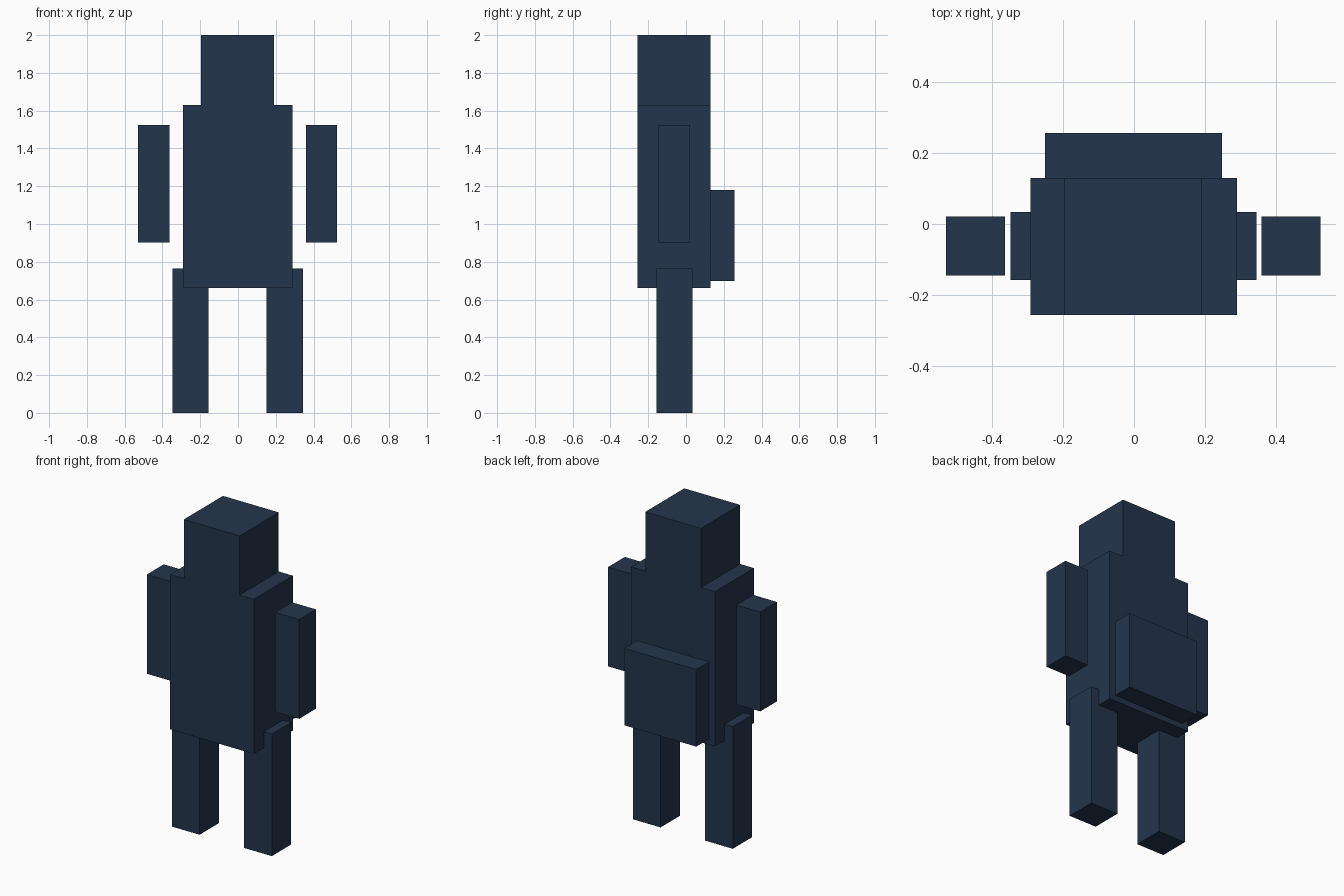
import bpy
from mathutils import Vector

if "Cube" in bpy.data.objects:
    bpy.data.objects.remove(bpy.data.objects["Cube"])

# Single dark blue material
navy = bpy.data.materials.new("dark_navy")
navy.diffuse_color = (0.017, 0.036, 0.073, 1.0)
navy.use_nodes = True
navy.node_tree.nodes["Principled BSDF"].inputs["Base Color"].default_value = navy.diffuse_color


def box(name, low, high):
    """Add a flat-faced box spanning two opposite corners."""
    low, high = Vector(low), Vector(high)
    bpy.ops.mesh.primitive_cube_add(size=1, location=(low + high) / 2)
    obj = bpy.context.object
    obj.name = name
    obj.scale = high - low
    bpy.ops.object.transform_apply(location=False, rotation=False, scale=True)
    obj.data.materials.append(navy)
    return obj


# Torso and head share their front and back planes
box("torso", (-0.291, -0.256, 0.662), (0.289, 0.130, 1.630))
box("head", (-0.195, -0.256, 1.630), (0.191, 0.130, 2.000))

# Backpack against the back of the torso
box("backpack", (-0.250, 0.130, 0.698), (0.247, 0.256, 1.180))

# Legs overlap the lower torso, arms float beside it
for side, s in (("left", -1), ("right", 1)):
    for part, inner, outer, y0, y1, z0, z1 in (
        ("leg", 0.154, 0.346, -0.157, 0.034, 0.000, 0.764),
        ("arm", 0.361, 0.527, -0.145, 0.021, 0.903, 1.524),
    ):
        x0, x1 = sorted((s * inner - 0.002, s * outer - 0.002))
        box(f"{side}_{part}", (x0, y0, z0), (x1, y1, z1))
